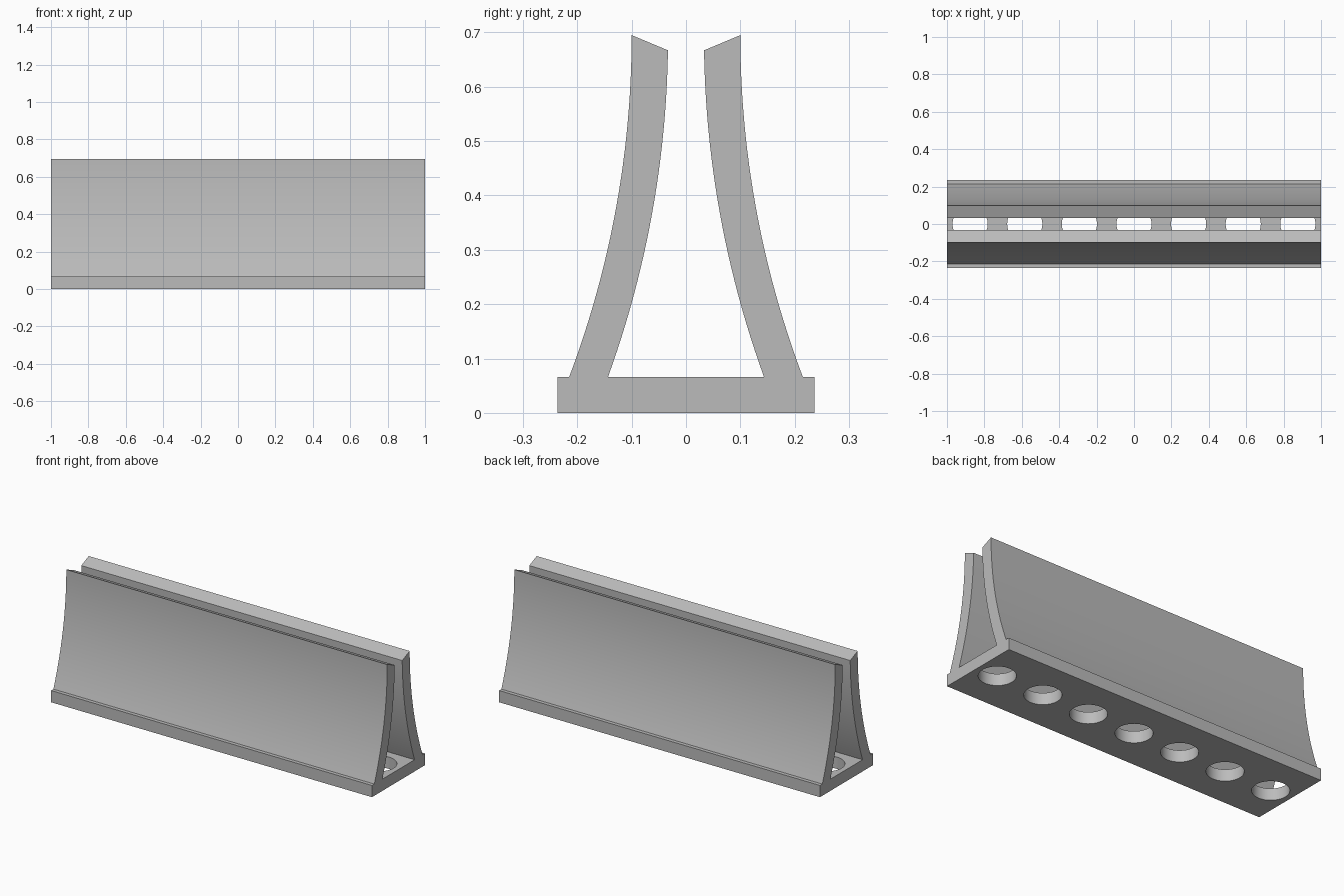
import bpy, bmesh, math
from mathutils import Vector

cube = bpy.data.objects.get("Cube")
if cube:
    bpy.data.objects.remove(cube, do_unlink=True)

LENGTH, HALF_WIDTH, BASE_TOP = 2.0, 0.236, 0.066
HOLES, SPACING, HOLE_RADIUS = 7, 0.292, 0.094

grey = bpy.data.materials.new("plain grey")
grey.use_nodes = True
colour = (0.5, 0.5, 0.5, 1)
grey.diffuse_color = colour
grey.node_tree.nodes["Principled BSDF"].inputs["Base Color"].default_value = colour


def finish(bm, name):
    """Turn a bmesh into a shaded object with outward normals."""
    bmesh.ops.recalc_face_normals(bm, faces=bm.faces)
    mesh = bpy.data.meshes.new(name)
    bm.to_mesh(mesh)
    bm.free()
    mesh.materials.append(grey)
    obj = bpy.data.objects.new(name, mesh)
    bpy.context.collection.objects.link(obj)
    return obj


def extrude_profile(name, points):
    """Sweep a closed (y, z) profile along the full length in x."""
    bm = bmesh.new()
    face = bm.faces.new([bm.verts.new((-LENGTH / 2, y, z)) for y, z in points])
    swept = bmesh.ops.extrude_face_region(bm, geom=[face])["geom"]
    verts = [v for v in swept if isinstance(v, bmesh.types.BMVert)]
    bmesh.ops.translate(bm, verts=verts, vec=Vector((LENGTH, 0, 0)))
    return finish(bm, name)


def smooth(obj):
    bpy.ops.object.select_all(action="DESELECT")
    obj.select_set(True)
    bpy.context.view_layer.objects.active = obj
    bpy.ops.object.shade_smooth_by_angle(angle=math.radians(30))


# Base plate
base = extrude_profile("base_plate", [(-HALF_WIDTH, 0), (HALF_WIDTH, 0),
                                      (HALF_WIDTH, BASE_TOP), (-HALF_WIDTH, BASE_TOP)])

# Row of round holes through the base
bm = bmesh.new()
for i in range(HOLES):
    made = bmesh.ops.create_cone(bm, cap_ends=True, segments=48, radius1=HOLE_RADIUS,
                                 radius2=HOLE_RADIUS, depth=0.3)
    x = (i - (HOLES - 1) / 2) * SPACING
    bmesh.ops.translate(bm, verts=made["verts"], vec=Vector((x, 0, 0)))
cutter = finish(bm, "hole_cutter")
cutter.hide_render = True
cut = base.modifiers.new("holes", "BOOLEAN")
cut.operation, cut.solver, cut.object = "DIFFERENCE", "EXACT", cutter
bpy.context.view_layer.objects.active = base
bpy.ops.object.modifier_apply(modifier=cut.name)
bpy.data.objects.remove(cutter, do_unlink=True)
smooth(base)


# Curved walls: concentric arcs with slanted tops, one on each side
def arc(radius, z_top, steps=24):
    centre_y, centre_z = 1.878, 0.695
    points = []
    for i in range(steps + 1):
        z = z_top + (BASE_TOP - z_top) * i / steps
        points.append((centre_y - math.sqrt(radius**2 - (z - centre_z)**2), z))
    return points


outer, inner = arc(1.778, 0.695), arc(1.845, 0.667)
for name, side in (("front_wall", -1), ("back_wall", 1)):
    profile = [(y * side, z) for y, z in outer + inner[::-1]]
    smooth(extrude_profile(name, profile))
